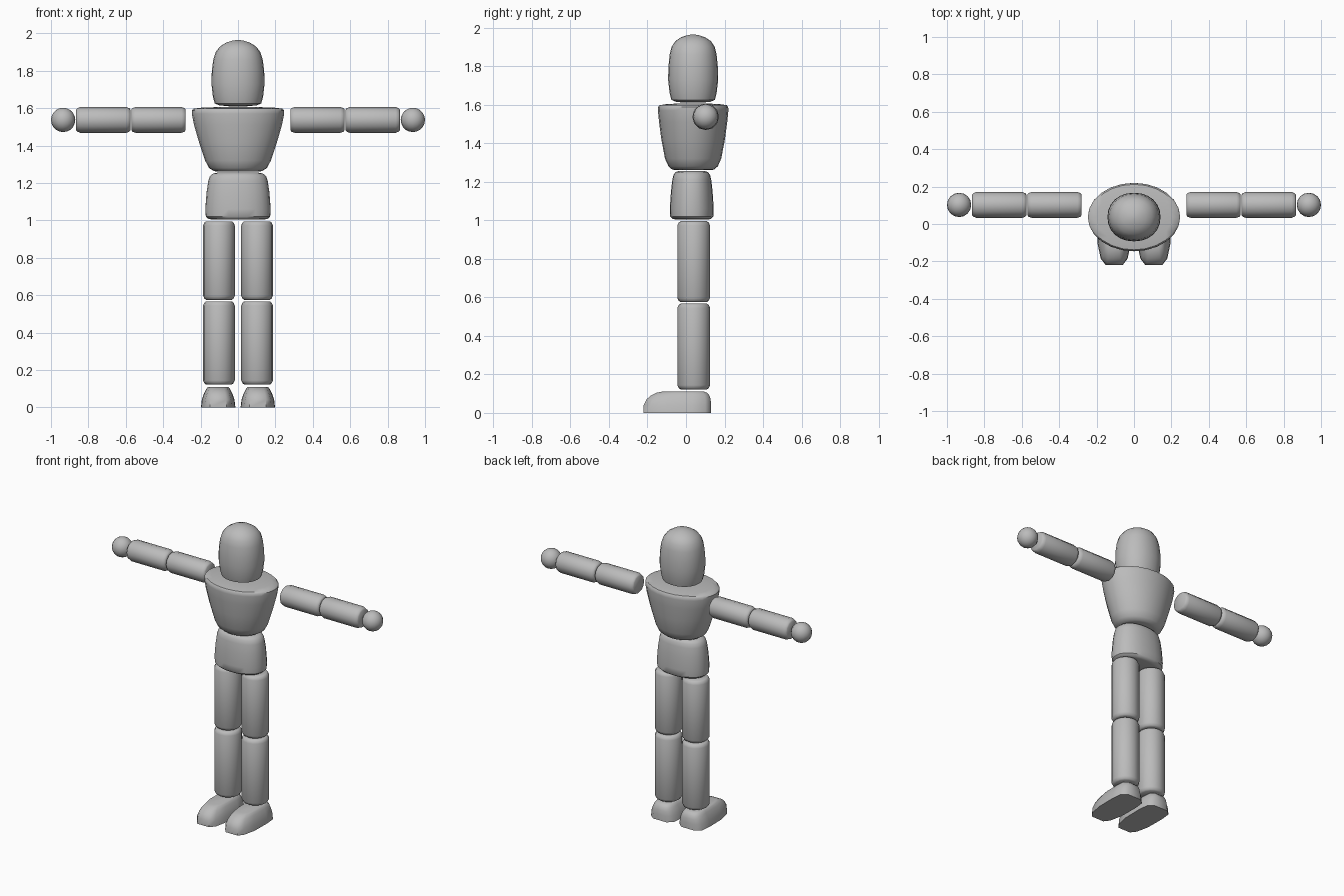
import bpy, bmesh, math
from mathutils import Matrix

if "Cube" in bpy.data.objects:
    bpy.data.objects.remove(bpy.data.objects["Cube"], do_unlink=True)

grey = bpy.data.materials.new("plain grey")
grey.diffuse_color = (0.5, 0.5, 0.5, 1)
grey.use_nodes = True
grey.node_tree.nodes["Principled BSDF"].inputs["Base Color"].default_value = (0.5, 0.5, 0.5, 1)


def finish(name, bm, matrix=Matrix(), angle=40):
    """Turn a bmesh into a smooth shaded grey object."""
    bmesh.ops.recalc_face_normals(bm, faces=bm.faces)
    mesh = bpy.data.meshes.new(name)
    bm.to_mesh(mesh)
    bm.free()
    mesh.materials.append(grey)
    obj = bpy.data.objects.new(name, mesh)
    bpy.context.collection.objects.link(obj)
    obj.matrix_world = matrix
    bpy.ops.object.select_all(action='DESELECT')
    obj.select_set(True)
    bpy.context.view_layer.objects.active = obj
    bpy.ops.object.shade_smooth_by_angle(angle=math.radians(angle))
    return obj


def skin(rings):
    """Bridge equal-length rings of points and cap both ends."""
    bm = bmesh.new()
    loops = [[bm.verts.new(p) for p in ring] for ring in rings]
    n = len(loops[0])
    for a, b in zip(loops, loops[1:]):
        for i in range(n):
            j = (i + 1) % n
            bm.faces.new((a[i], a[j], b[j], b[i]))
    bm.faces.new(loops[0])
    bm.faces.new(loops[-1])
    return bm


def oval_loft(name, profile, matrix=Matrix(), sides=24, power=1.0, angle=40):
    """Loft ovals given as (z, half width x, half depth y)."""
    def bend(v):
        return math.copysign(abs(v) ** power, v)
    turns = [2 * math.pi * i / sides for i in range(sides)]
    rings = [[(rx * bend(math.cos(t)), ry * bend(math.sin(t)), z) for t in turns]
             for z, rx, ry in profile]
    return finish(name, skin(rings), matrix, angle)


def limb(name, length, radius, matrix, sides=16):
    """Cylinder with rounded rims, starting at its local origin."""
    rim = [(0, 0.80), (0.006, 0.91), (0.022, 1.0)]
    profile = [(z, radius * s, radius * s) for z, s in rim]
    profile += [(length - z, radius * s, radius * s) for z, s in reversed(rim)]
    return oval_loft(name, profile, matrix, sides, angle=60)


# Head, chest and hips
body = Matrix.Translation((0, 0.037, 0))
oval_loft("head", [(1.61, 0.05, 0.045), (1.615, 0.10, 0.09), (1.625, 0.124, 0.113),
                   (1.66, 0.134, 0.122), (1.73, 0.142, 0.13), (1.80, 0.14, 0.128),
                   (1.86, 0.132, 0.122), (1.90, 0.119, 0.112), (1.93, 0.096, 0.092),
                   (1.95, 0.064, 0.062), (1.96, 0.034, 0.032), (1.964, 0.01, 0.01)],
          body, power=0.94)
oval_loft("chest", [(1.26, 0.11, 0.095), (1.264, 0.13, 0.11), (1.28, 0.155, 0.128),
                    (1.32, 0.176, 0.146), (1.42, 0.209, 0.165), (1.51, 0.235, 0.177),
                    (1.57, 0.247, 0.183), (1.587, 0.247, 0.182), (1.597, 0.237, 0.175),
                    (1.602, 0.20, 0.145), (1.606, 0.10, 0.08)], body)
oval_loft("hips", [(1.004, 0.13, 0.085), (1.007, 0.157, 0.10), (1.02, 0.172, 0.112),
                   (1.06, 0.175, 0.114), (1.15, 0.168, 0.108), (1.21, 0.159, 0.101),
                   (1.235, 0.151, 0.095), (1.25, 0.134, 0.084), (1.255, 0.11, 0.07)],
          Matrix.Translation((0, 0.03, 0)), power=0.9)

# Foot outline, toe to heel: (half width, y); levels: (z, width scale, toe y, heel y)
outline = [(0.045, -0.22), (0.072, -0.185), (0.09, -0.10), (0.092, 0.03),
           (0.085, 0.10), (0.05, 0.13)]
levels = [(0, 1.0, -0.22, 0.13), (0.04, 0.95, -0.22, 0.13), (0.07, 0.84, -0.205, 0.128),
          (0.09, 0.74, -0.183, 0.122), (0.104, 0.65, -0.155, 0.11), (0.11, 0.56, -0.125, 0.095)]

for side, label in ((1, "left"), (-1, "right")):
    # Arm segments point outwards from the shoulder
    turn = Matrix.Rotation(side * math.pi / 2, 4, 'Y')
    for part, start, length in (("upper_arm", 0.28, 0.29), ("forearm", 0.575, 0.29)):
        limb(f"{label}_{part}", length, 0.069,
             Matrix.Translation((side * start, 0.102, 1.537)) @ turn, 12)

    # Hand
    bm = bmesh.new()
    bmesh.ops.create_uvsphere(bm, u_segments=16, v_segments=10, radius=0.065)
    finish(f"{label}_hand", bm, Matrix.Translation((side * 0.935, 0.102, 1.537)), 60)

    # Leg segments
    for part, start, length in (("thigh", 0.575, 0.42), ("shin", 0.122, 0.445)):
        limb(f"{label}_{part}", length, 0.085, Matrix.Translation((side * 0.102, 0.04, start)))

    # Foot
    rings = []
    for z, scale, toe, heel in levels:
        half = [(w * scale, toe + (y + 0.22) / 0.35 * (heel - toe)) for w, y in outline]
        loop = half + [(-w, y) for w, y in reversed(half)]
        rings.append([(x, y, z) for x, y in loop])
    finish(f"{label}_foot", skin(rings), Matrix.Translation((side * 0.106, 0, 0)), 50)
